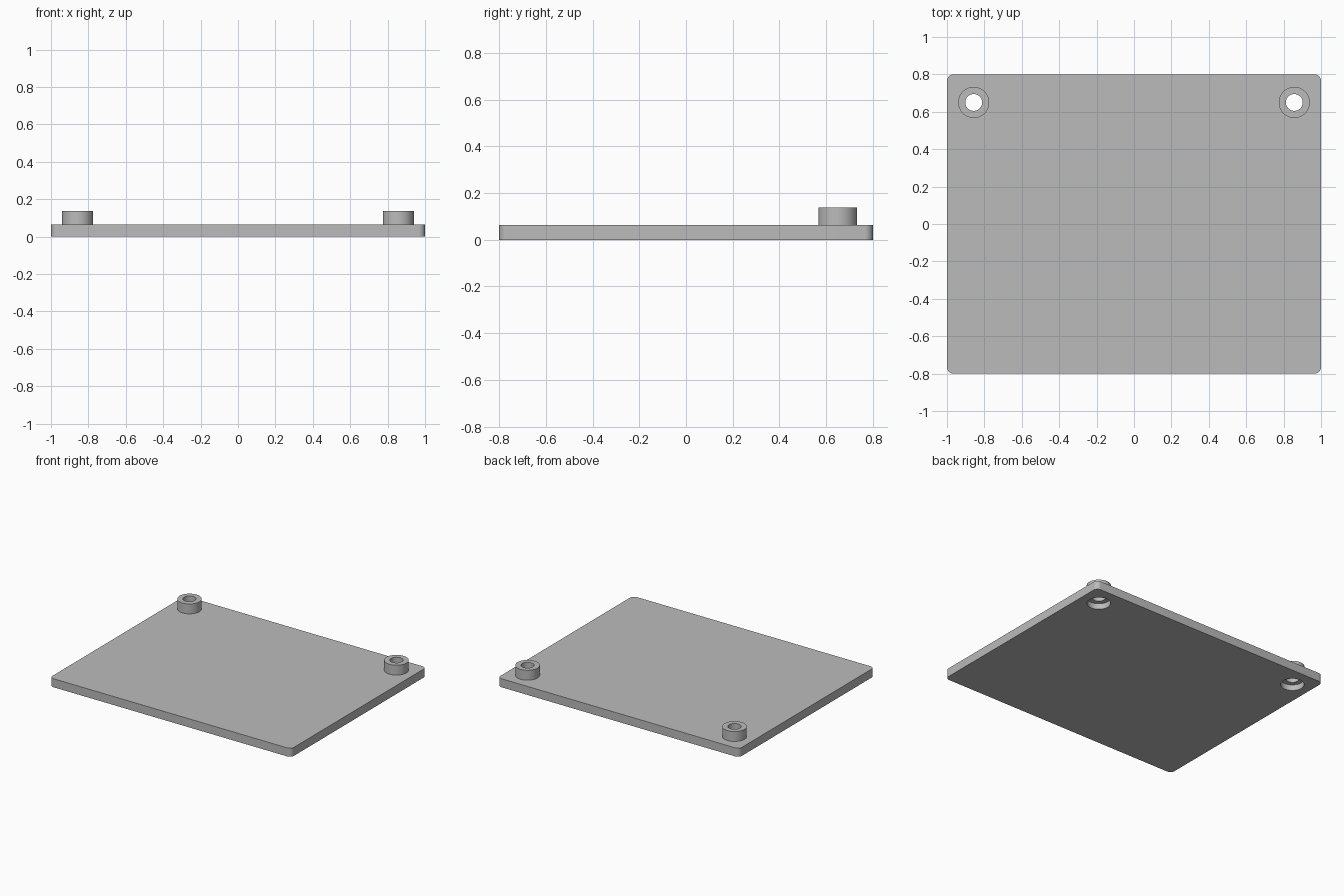
import bpy, bmesh, math

default = bpy.data.objects.get("Cube")
if default:
    bpy.data.objects.remove(default, do_unlink=True)

WIDTH, DEPTH, THICK = 2.0, 1.6, 0.064
CORNER = 0.035
POST_X, POST_Y, POST_TOP = 0.857, 0.65, 0.138
POST_R, BORE_R = 0.083, 0.045
RECESS_R, RECESS_DEPTH = 0.08, 0.043
SIDES = 64

grey = bpy.data.materials.new("plain grey")
grey.use_nodes = True
grey.diffuse_color = (0.5, 0.5, 0.5, 1)
grey.node_tree.nodes["Principled BSDF"].inputs["Base Color"].default_value = (0.5, 0.5, 0.5, 1)


def add_object(name, bm):
    bmesh.ops.recalc_face_normals(bm, faces=bm.faces)
    mesh = bpy.data.meshes.new(name)
    bm.to_mesh(mesh)
    bm.free()
    mesh.materials.append(grey)
    obj = bpy.data.objects.new(name, mesh)
    bpy.context.collection.objects.link(obj)
    return obj


def select_only(obj):
    bpy.ops.object.select_all(action="DESELECT")
    obj.select_set(True)
    bpy.context.view_layer.objects.active = obj


def smooth(obj):
    select_only(obj)
    bpy.ops.object.shade_smooth_by_angle(angle=math.radians(35))


def lathe(name, profile, x, y):
    """Spin an (r, z) profile around a vertical axis at x, y."""
    bm = bmesh.new()
    verts = [bm.verts.new((r, 0, z)) for r, z in profile]
    edges = [bm.edges.new(pair) for pair in zip(verts, verts[1:])]
    bmesh.ops.spin(bm, geom=verts + edges, cent=(0, 0, 0), axis=(0, 0, 1),
                   angle=math.tau, steps=SIDES)
    bmesh.ops.remove_doubles(bm, verts=bm.verts, dist=1e-5)
    obj = add_object(name, bm)
    obj.location = (x, y, 0)
    return obj


# Plate with rounded vertical corners
bm = bmesh.new()
bmesh.ops.create_cube(bm, size=1)
bmesh.ops.scale(bm, vec=(WIDTH, DEPTH, THICK), verts=bm.verts)
bmesh.ops.translate(bm, vec=(0, 0, THICK / 2), verts=bm.verts)
uprights = [e for e in bm.edges if abs(e.verts[0].co.z - e.verts[1].co.z) > THICK / 2]
bmesh.ops.bevel(bm, geom=uprights, offset=CORNER, segments=8, profile=0.5, affect="EDGES")
plate = add_object("plate", bm)

for side, sign in (("left", 1), ("right", -1)):
    x = sign * POST_X

    # Stepped hole: wide recess underneath, narrow bore above
    cutter = lathe("hole_cutter", [(0, -0.1), (RECESS_R, -0.1), (RECESS_R, RECESS_DEPTH),
                                   (BORE_R, RECESS_DEPTH), (BORE_R, 0.2), (0, 0.2)], x, POST_Y)
    cutter.hide_render = True
    cut = plate.modifiers.new("hole", "BOOLEAN")
    cut.operation = "DIFFERENCE"
    cut.solver = "EXACT"
    cut.object = cutter
    select_only(plate)
    bpy.ops.object.modifier_apply(modifier=cut.name)
    bpy.data.objects.remove(cutter, do_unlink=True)

    # Hollow post standing on the plate
    post = lathe(side + "_post", [(POST_R, THICK), (POST_R, POST_TOP),
                                  (BORE_R, POST_TOP), (BORE_R, THICK)], x, POST_Y)
    smooth(post)

smooth(plate)
